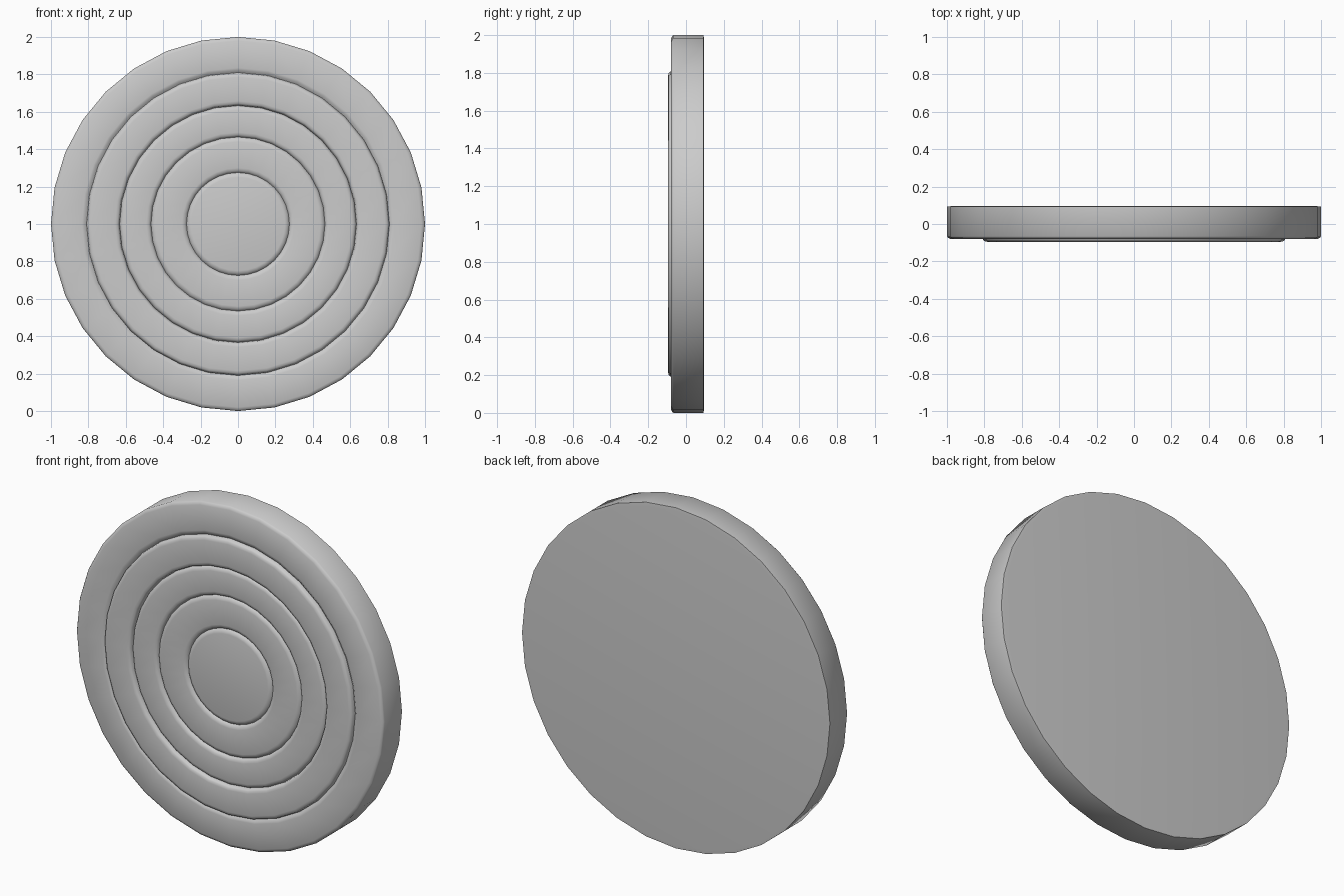
import bpy, bmesh, math

if "Cube" in bpy.data.objects:
    bpy.data.objects.remove(bpy.data.objects["Cube"])

SIDES = 32
BACK = 0.095


def lathe(name, profile, closed):
    """Spin (radius, y) points about the y axis through z = 1."""
    bm = bmesh.new()
    rows = []
    for r, y in profile:
        if r == 0:
            rows.append([bm.verts.new((0, y, 1))] * SIDES)
        else:
            rows.append([bm.verts.new((r * math.sin(2 * math.pi * i / SIDES), y,
                                       1 + r * math.cos(2 * math.pi * i / SIDES)))
                         for i in range(SIDES)])
    pairs = list(zip(rows, rows[1:]))
    if closed:
        pairs.append((rows[-1], rows[0]))
    for a, b in pairs:
        for i in range(SIDES):
            j = (i + 1) % SIDES
            quad = list(dict.fromkeys((a[i], a[j], b[j], b[i])))
            bm.faces.new(quad)
    bmesh.ops.recalc_face_normals(bm, faces=bm.faces)
    mesh = bpy.data.meshes.new(name)
    bm.to_mesh(mesh)
    bm.free()
    obj = bpy.data.objects.new(name, mesh)
    bpy.context.collection.objects.link(obj)
    bpy.ops.object.select_all(action='DESELECT')
    obj.select_set(True)
    bpy.context.view_layer.objects.active = obj
    bpy.ops.object.shade_smooth_by_angle(angle=math.radians(40))


# One-piece target: flat back, rim, then concentric bands with rounded edges
profile = [(0, BACK), (0.98, BACK), (1.0, BACK - 0.002),
           (1.0, -0.066), (0.994, -0.074), (0.98, -0.08)]
bands = [(1.0, 0.81, -0.08), (0.81, 0.633, -0.095), (0.633, 0.465, -0.086),
         (0.465, 0.275, -0.083), (0.275, 0, -0.083)]
for outer, inner, front in bands:
    if outer < 1:
        profile += [(outer, -0.068), (outer - 0.004, front + 0.010),
                    (outer - 0.012, front + 0.003), (outer - 0.025, front)]
    if inner:
        profile += [(inner + 0.025, front), (inner + 0.012, front + 0.003),
                    (inner + 0.004, front + 0.010)]
profile.append((0, -0.083))
lathe("target_disc", profile, False)
